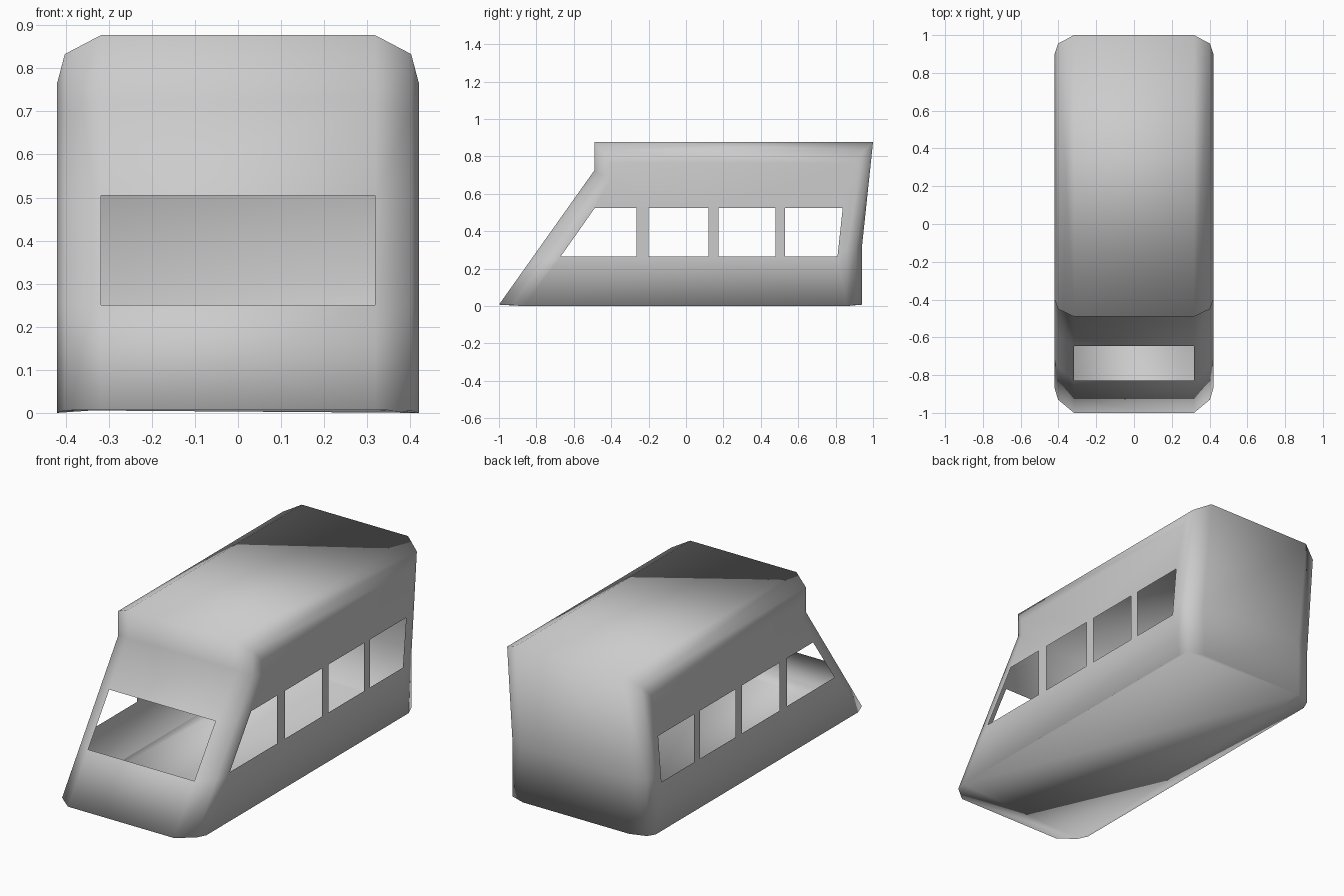
import bpy, bmesh

if "Cube" in bpy.data.objects:
    bpy.data.objects.remove(bpy.data.objects["Cube"])

# Side profiles (y, z) of the closed body: full outline, then two insets rounding the sides
# each: half width x, nose base y, brow y, brow z, roof z, roof tail y, tail y, base z
SECTIONS = [
    (0.318, -1.00, -0.49, 0.725, 0.877, 1.00, 0.94, 0.007),
    (0.402, -0.93, -0.45, 0.700, 0.833, 0.955, 0.91, 0.006),
    (0.420, -0.87, -0.40, 0.680, 0.765, 0.90, 0.86, 0.000),
]
SCREEN_Z = (0.25, 0.505)          # windscreen bottom and top
WIN_LO, WIN_HI = 0.265, 0.525     # side window bottom and top
# side windows: y at bottom left, bottom right, top right, top left
WINDOWS = [(-0.67, -0.265, -0.265, -0.487), (-0.20, 0.12, 0.12, -0.20),
           (0.175, 0.478, 0.478, 0.175), (0.53, 0.81, 0.838, 0.53)]


def profile(nose, brow, brow_z, roof_z, roof_tail, tail, base):
    slope = [(nose + (brow - nose) * (z - base) / (brow_z - base), z) for z in SCREEN_Z]
    return [(nose, base), *slope, (brow, brow_z), (brow, roof_z),
            (roof_tail, roof_z), (tail, 0.31), (tail, base)]


bm = bmesh.new()
rings = {}
for side in (-1, 1):
    rings[side] = [[bm.verts.new((side * s[0], y, z)) for y, z in profile(*s[1:])]
                   for s in SECTIONS]


def bridge(a, b, skip=()):
    for i in range(len(a) - 1):
        if i not in skip:
            bm.faces.new((a[i], a[i + 1], b[i + 1], b[i]))


# Nose, roof and tail, leaving the windscreen open
bridge(rings[-1][0], rings[1][0], skip=(1,))

for side in (-1, 1):
    # Rounded edge strips
    bridge(rings[side][0], rings[side][1])
    bridge(rings[side][1], rings[side][2])

    # Side wall with four window openings
    outline = rings[side][2]
    x = side * SECTIONS[2][0]
    loops = [outline]
    for w in WINDOWS:
        zs = (WIN_LO, WIN_LO, WIN_HI, WIN_HI)
        loops.append([bm.verts.new((x, y, z)) for y, z in zip(w, zs)])
    edges = []
    for loop in loops:
        for a, b in zip(loop, loop[1:] + loop[:1]):
            edges.append(bm.edges.get((a, b)) or bm.edges.new((a, b)))
    bmesh.ops.triangle_fill(bm, use_beauty=True, use_dissolve=False,
                            edges=edges, normal=(side, 0, 0))

# Floor
L, R = rings[-1], rings[1]
front = [r[0] for r in reversed(L)] + [r[0] for r in R]
back = [r[-1] for r in reversed(R)] + [r[-1] for r in L]
bm.faces.new(front + back)

bmesh.ops.recalc_face_normals(bm, faces=bm.faces[:])
for f in bm.faces:
    f.smooth = True

mesh = bpy.data.meshes.new("train_body")
bm.to_mesh(mesh)
bm.free()
body = bpy.data.objects.new("train_body", mesh)
bpy.context.collection.objects.link(body)
